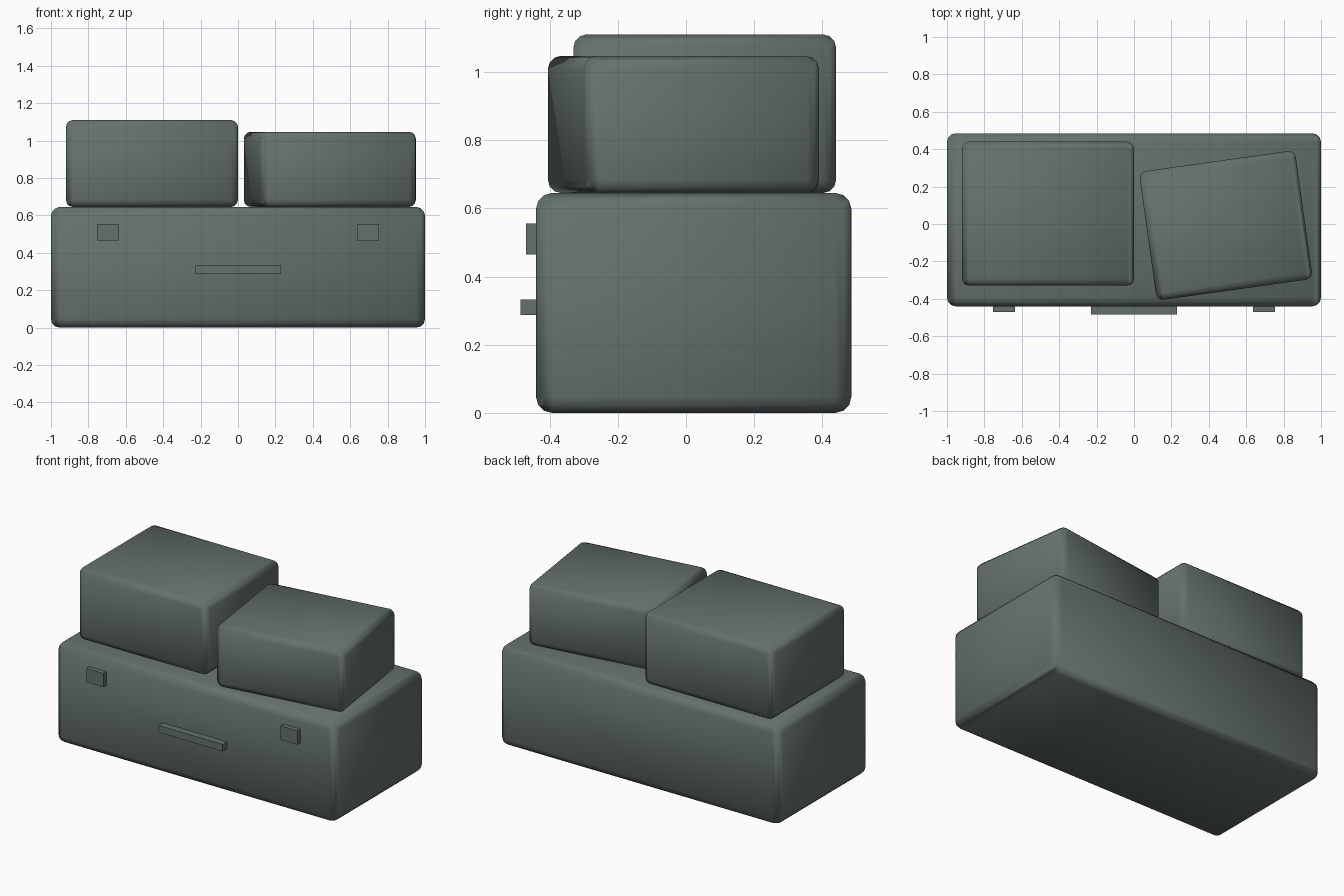
import bpy
from math import radians
from mathutils import Vector

default = bpy.data.objects.get("Cube")
if default:
    bpy.data.objects.remove(default, do_unlink=True)

# Single painted finish
COLOUR = (0.13, 0.165, 0.145, 1.0)
paint = bpy.data.materials.new("grey green paint")
paint.use_nodes = True
paint.diffuse_color = COLOUR
bsdf = next(n for n in paint.node_tree.nodes if n.type == "BSDF_PRINCIPLED")
bsdf.inputs["Base Color"].default_value = COLOUR


def box(name, low, high, bevel=0.0, turn=0.0):
    """Box between two corners, optionally rounded and turned about z."""
    low, high = Vector(low), Vector(high)
    bpy.ops.mesh.primitive_cube_add(size=1, location=(low + high) / 2)
    obj = bpy.context.object
    obj.name = name
    obj.scale = high - low
    bpy.ops.object.transform_apply(location=False, rotation=False, scale=True)
    obj.rotation_euler.z = radians(turn)
    obj.data.materials.append(paint)
    if bevel:
        mod = obj.modifiers.new("rounded edges", "BEVEL")
        mod.width = bevel
        mod.segments = 3
        mod.harden_normals = True
        bpy.ops.object.modifier_apply(modifier=mod.name)
        bpy.ops.object.shade_smooth_by_angle(angle=radians(60))
    return obj


# Long case at the bottom
BACK, FRONT, LID = 0.485, -0.44, 0.645
box("large_case", (-1, FRONT, 0), (1, BACK, LID), bevel=0.047)

# Two smaller cases stacked on top, one set at an angle
box("right_case", (-0.92, -0.33, LID), (0, 0.44, 1.11), bevel=0.038)
box("left_case", (0.07, -0.355, LID), (0.912, 0.34, 1.047), bevel=0.038, turn=8)

# Front latches and handle
for side, x in (("right", -0.695), ("left", 0.695)):
    box(side + "_latch", (x - 0.06, -0.47, 0.465), (x + 0.06, FRONT + 0.02, 0.555))
box("handle", (-0.23, -0.485, 0.287), (0.23, FRONT + 0.02, 0.332))
